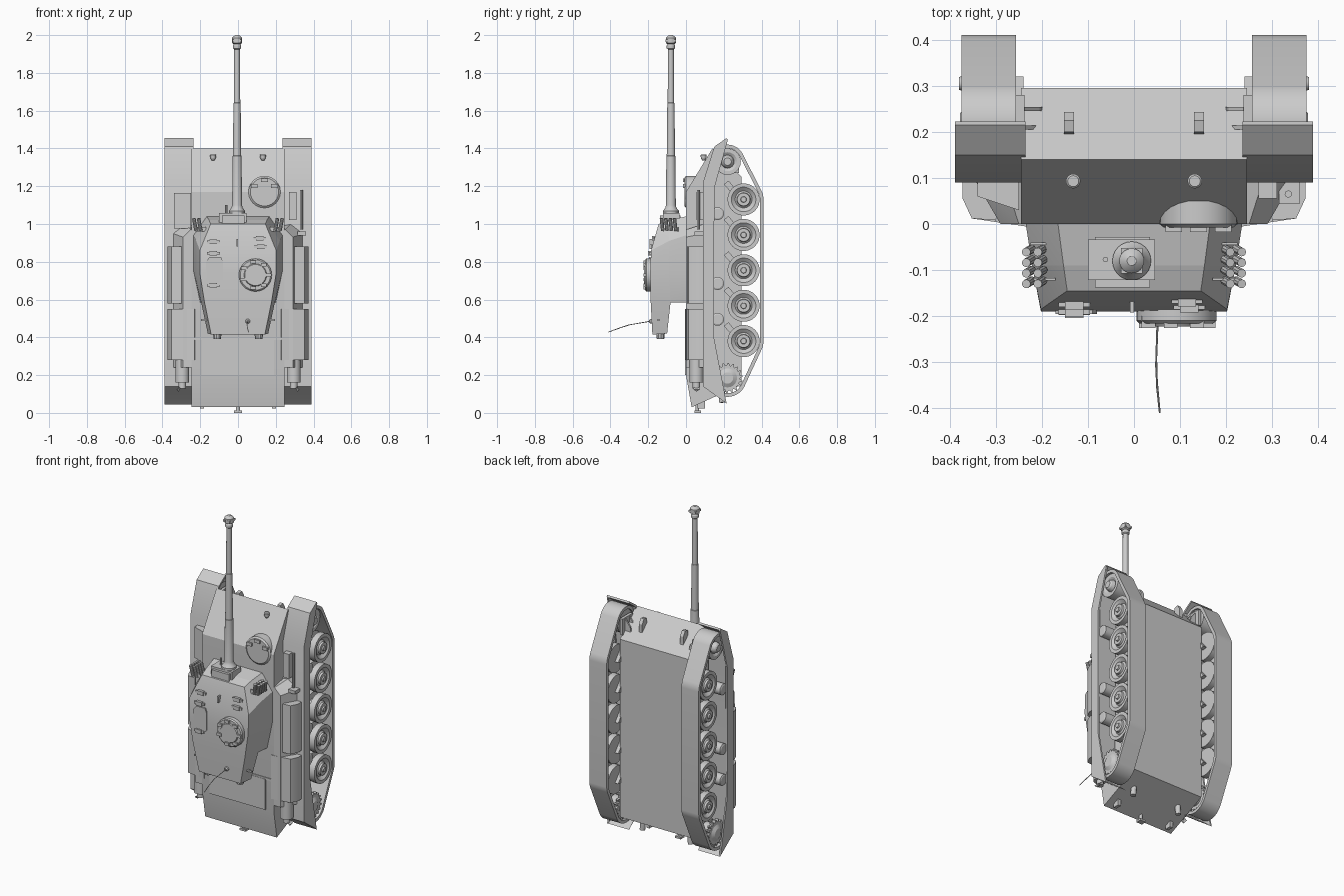
import bpy, bmesh, math
from mathutils import Vector

# Vehicle stands on its tail: forward = +z, roof side = -y, belly = +y


def finish(name, bm):
    bmesh.ops.recalc_face_normals(bm, faces=bm.faces[:])
    me = bpy.data.meshes.new(name)
    bm.to_mesh(me)
    bm.free()
    ob = bpy.data.objects.new(name, me)
    bpy.context.collection.objects.link(ob)
    return ob


def solid(name, pts, mirror=False):
    """Convex solid around the points."""
    bm = bmesh.new()
    if mirror:
        pts = list(pts) + [(-x, y, z) for x, y, z in pts]
    for p in pts:
        bm.verts.new(p)
    bmesh.ops.convex_hull(bm, input=bm.verts[:])
    bmesh.ops.dissolve_limit(bm, angle_limit=0.01, verts=bm.verts[:], edges=bm.edges[:])
    return finish(name, bm)


def box(name, x0, x1, y0, y1, z0, z1):
    return solid(name, [(x, y, z) for x in (x0, x1) for y in (y0, y1) for z in (z0, z1)])


def prism(name, yz, x0, x1):
    """Side profile (y, z) extruded across x."""
    bm = bmesh.new()
    a = [bm.verts.new((x0, y, z)) for y, z in yz]
    b = [bm.verts.new((x1, y, z)) for y, z in yz]
    n = len(yz)
    bm.faces.new(a)
    bm.faces.new(b)
    for i in range(n):
        j = (i + 1) % n
        bm.faces.new((a[i], a[j], b[j], b[i]))
    return finish(name, bm)


def lathe(name, origin, axis, prof, n=24):
    """Revolve (distance along axis, radius) pairs."""
    o, d = Vector(origin), Vector(axis).normalized()
    u = d.orthogonal().normalized()
    v = d.cross(u)
    bm = bmesh.new()
    rings = []
    for h, r in prof:
        rings.append([bm.verts.new(o + d * h + (u * math.cos(t) + v * math.sin(t)) * r)
                      for t in (2 * math.pi * i / n for i in range(n))])
    for a, b in zip(rings, rings[1:]):
        for i in range(n):
            j = (i + 1) % n
            bm.faces.new((a[i], a[j], b[j], b[i]))
    bm.faces.new(rings[0])
    bm.faces.new(rings[-1])
    return finish(name, bm)


def rod(name, p, q, r, r2=None, n=12):
    d = Vector(q) - Vector(p)
    return lathe(name, p, d, [(0, r), (d.length, r if r2 is None else r2)], n)


# Hull tub and engine deck
prism("hull", [(0, 1.17), (.14, 1.4), (.295, 1.25), (.295, .15), (.03, .03), (0, .2)], -.245, .245)
box("engine_deck_cover", -.19, .19, -.006, .01, .2, .39)
box("deck_ledge", -.23, .23, -.004, .01, .385, .4)
lathe("turret_ring", (0, .01, .79), (0, -1, 0), [(0, .2), (.02, .2)], 32)

# Driver hatch with periscopes
lathe("driver_hatch", (.14, .05, 1.17), (0, -1, 0), [(0, .085), (.05, .085), (.058, .075)])
for a in (30, 90, 150):
    x, z = .14 + .062 * math.cos(math.radians(a)), 1.17 + .062 * math.sin(math.radians(a))
    box("driver_periscope", x - .018, x + .018, -.017, .01, z - .01, z + .01)

# Track outline from wheel circles (y, z, outer radius)
circles = [(.22, 1.33, .09), (.305, 1.13, .105), (.305, .38, .105), (.22, .185, .1)]
N = 96
outer, inner = [], []
for i in range(N):
    c, s = math.cos(2 * math.pi * i / N), math.sin(2 * math.pi * i / N)
    y, z, r = max(circles, key=lambda k: k[0] * c + k[1] * s + k[2])
    outer.append((y + r * c, z + r * s))
    inner.append((y + (r - .019) * c, z + (r - .019) * s))

for s in (-1, 1):
    X = (s, 0, 0)
    # Track band
    bm = bmesh.new()
    loops = [[bm.verts.new((s * x, y, z)) for y, z in ring]
             for x, ring in ((.256, outer), (.374, outer), (.374, inner), (.256, inner))]
    for k in range(4):
        a, b = loops[k], loops[(k + 1) % 4]
        for i in range(N):
            j = (i + 1) % N
            bm.faces.new((a[i], a[j], b[j], b[i]))
    finish("track", bm)
    # Road wheels and swing arms
    for z in (1.13, .942, .755, .567, .38):
        lathe("road_wheel", (0, .305, z), X,
              [(.262, .085), (.3, .085), (.3, .05), (.33, .05), (.33, .085), (.368, .085), (.368, .065),
               (.352, .045), (.36, .036), (.372, .034), (.372, .016), (.38, .014)], 28)
        solid("swing_arm", [(s * x, y, zz) for x in (.24, .263) for y, zz in
              ((.32, z - .015), (.29, z - .02), (.2, z + .08), (.225, z + .1))])
    for z in (1.055, .685, .495):
        lathe("return_roller", (0, .167, z), X, [(.24, .034), (.372, .034), (.376, .026)], 20)
    # Idler
    lathe("idler", (0, .22, 1.33), X,
          [(.24, .03), (.265, .03), (.265, .07), (.36, .07), (.36, .05), (.35, .035), (.37, .028), (.378, .02)])
    # Toothed drive sprocket
    teeth = []
    for i in range(18):
        for k, r in enumerate((.066, .08, .08, .066)):
            t = 2 * math.pi * (i + k * .24) / 18
            teeth.append((.22 + r * math.cos(t), .185 + r * math.sin(t)))
    prism("sprocket_outer", teeth, s * .34, s * .362)
    prism("sprocket_inner", teeth, s * .266, s * .288)
    lathe("sprocket_hub", (0, .22, .185), X, [(.24, .05), (.362, .05), (.374, .03)])
    # Fender plates and side skirt
    top = [(.09, .14), (.09, 1.22), (.15, 1.41), (.215, 1.455)]
    prism("fender", [(.22, .045), (.215, .05)] + top + [(.222, 1.445), (.158, 1.4), (.1, 1.215), (.1, .145)],
          s * .236, s * .388)
    prism("side_skirt", [(.215, .05)] + top + [(.22, 1.44), (.15, 1.19), (.148, .4)], s * .378, s * .388)
    # Sloped sponson side
    solid("sponson", [(s * x, y, z) for x, y, z in
          ((.2, 0, .96), (.2, .095, .98), (.25, 0, .97), (.28, .095, 1.0), (.29, 0, .93), (.345, .095, .95),
           (.29, 0, .24), (.345, .095, .24), (.2, 0, .24), (.2, .095, .24))])
    for z0, z1, a, b in ((.58, .88, .30, .372), (.28, .55, .23, .372)):
        solid("stowage_box", [(s * x, y, z) for z in (z0, z1) for x, y in
              ((a - .02, .095), (b, .095), (b, .055), (b - .02, .012), (a, -.006 if a < .25 else .008))])
    # Exhausts with outlet flap
    rod("exhaust_can", (s * .295, .055, .16), (s * .295, .055, .28), .037, n=20)
    rod("exhaust_pipe", (s * .295, .055, .13), (s * .295, .055, .165), .02, n=16)
    solid("exhaust_flap", [(s * x, y, z) for x, y, z in
          ((.295, .04, .145), (.295, .075, .145), (.325, .04, .125), (.325, .075, .125), (.315, .055, .112))])
    # Headlights
    rod("headlight_stalk", (s * .132, .11, 1.34), (s * .132, .085, 1.35), .006)
    lathe("headlight", (s * .132, .093, 1.335), (0, 0, 1), [(0, .006), (.012, .014), (.03, .016), (.034, .012)], 16)
    # Front tow eyes and nose brackets
    prism("front_tow_eye", [(.195, 1.34), (.2, 1.375), (.225, 1.38), (.243, 1.35), (.243, 1.29), (.225, 1.3)],
          s * .13, s * .152)
    for y in (.205, .245):
        solid("nose_bracket", [(s * x, y + d, z) for d in (0, .009) for x, z in
              ((.246, 1.37), (.246, 1.27), (.195, 1.27), (.205, 1.32))])
    box("final_drive_plate", s * .238, s * .256, .18, .28, 1.27, 1.37)
    # Rear tow hooks, jack points
    rod("rear_tow_pin", (s * .16, .19, .11), (s * .165, .19, .055), .016, n=14)
    box("rear_tow_lug", s * .18, s * .2, .06, .1, .022, .06)
    # Bustle plugs and side hooks
    rod("bustle_plug", (s * .11, -.135, .43), (s * .11, -.135, .392), .024, .02, 10)
    box("turret_side_hook", s * .16, s * .197, -.15, -.14, .487, .497)
    # Smoke launchers
    for i in range(4):
        for x in (.197, .222):
            y = -.054 - .023 * i
            rod("smoke_tube", (s * x, y, .965), (s * (x + .012), y - .007, 1.03), .0095, n=10)
    for y in (-.043, -.12):
        box("launcher_bracket", s * .17, s * .225, y - .003, y + .003, .96, .985)

# Loose items on the fenders
solid("front_tool_box", [(-x, y, z) for z in (.975, 1.165) for x, y in
      ((.25, .095), (.34, .095), (.34, .06), (.25, .03))])
rod("pry_bar", (.335, .065, .97), (.335, .065, 1.18), .008, n=8)
box("pry_bar_foot", .315, .36, .045, .09, .94, .96)
box("small_fender_box", .27, .31, .055, .095, 1.02, 1.17)
rod("tow_hitch", (0, .06, .05), (0, .06, .008), .01)
box("tow_hitch_pin", -.02, .02, .045, .08, 0, .012)

# Turret: lower body, bustle and faceted roof
ring = [(.153, -.09, 1.02), (.221, -.09, .91), (.221, -.09, .74), (.195, -.082, .585)]
solid("turret_lower", [(.165, 0, 1.04), (.235, 0, .94), (.235, 0, .75), (.2, 0, .585)] + ring, True)
solid("turret_upper", ring + [(.16, -.1, .42), (.145, -.145, 1.0), (.202, -.185, .86), (.202, -.19, .74),
                              (.178, -.187, .59), (.142, -.178, .415)], True)

# Mantlet and gun
solid("mantlet", [(x, y, z) for x in (-.1, .046) for y in (-.122, -.034) for z in (.98, 1.058)])
box("mantlet_lip", -.085, .035, -.138, -.028, .98, 1.045)
rod("coaxial_gun", (-.062, -.077, 1.04), (-.062, -.077, 1.1), .006, n=10)
lathe("gun_barrel", (-.005, -.08, 1.04), (0, 0, 1),
      [(0, .042), (.03, .042), (.045, .03), (.06, .026), (.32, .024), (.322, .022), (.6, .019), (.602, .017),
       (.885, .0155), (.89, .022), (.905, .022), (.912, .018), (.918, .027), (.945, .027), (.953, .02), (.96, .01)])
for dx in (-.02, .01):
    box("muzzle_port", -.005 + dx - .003, -.005 + dx + .013, -.1075, -.0525, 1.964, 1.977)

# Commander cupola with periscope ring
lathe("cupola", (.092, -.16, .73), (0, -1, 0),
      [(0, .087), (.05, .087), (.056, .08), (.056, .06), (.062, .056)], 32)
for i in range(7):
    a = math.radians(-100 + i * 50)
    x, z = .092 + .07 * math.cos(a), .73 + .07 * math.sin(a)
    box("cupola_periscope", x - .015, x + .015, -.226, -.2, z - .009, z + .009)

# Loader hatch and roof periscopes
solid("loader_hatch", [(x, y, z) for y in (-.195, -.17) for x, z in
      ((-.165, .68), (-.17, .8), (-.15, .825), (-.09, .825), (-.08, .8), (-.08, .69), (-.1, .67))])
for x, z, y in ((-.13, .845, -.188), (-.13, .675, -.19), (-.13, .905, -.172),
                (.12, .88, -.178), (.115, .925, -.165)):
    box("roof_periscope", x - .034, x + .034, y - .008, y + .02, z - .007, z + .007)
    box("periscope_cap", x - .02, x + .02, y - .014, y + .02, z - .012, z + .012)
box("roof_sight", -.009, 0, -.192, -.15, .88, .92)

# Aerial
lathe("aerial_base", (.052, -.17, .485), (0, -1, 0), [(0, .014), (.02, .012), (.025, .006)], 12)
path = [(.052, -.19, .485), (.048, -.3, .466), (.05, -.35, .45), (.056, -.41, .428)]
for p, q in zip(path, path[1:]):
    rod("aerial", p, q, .0025, .002, 6)

# Smooth curved parts, keep hard edges
bpy.ops.object.select_all(action='SELECT')
bpy.context.view_layer.objects.active = bpy.context.selected_objects[0]
bpy.ops.object.shade_smooth_by_angle(angle=math.radians(25))
